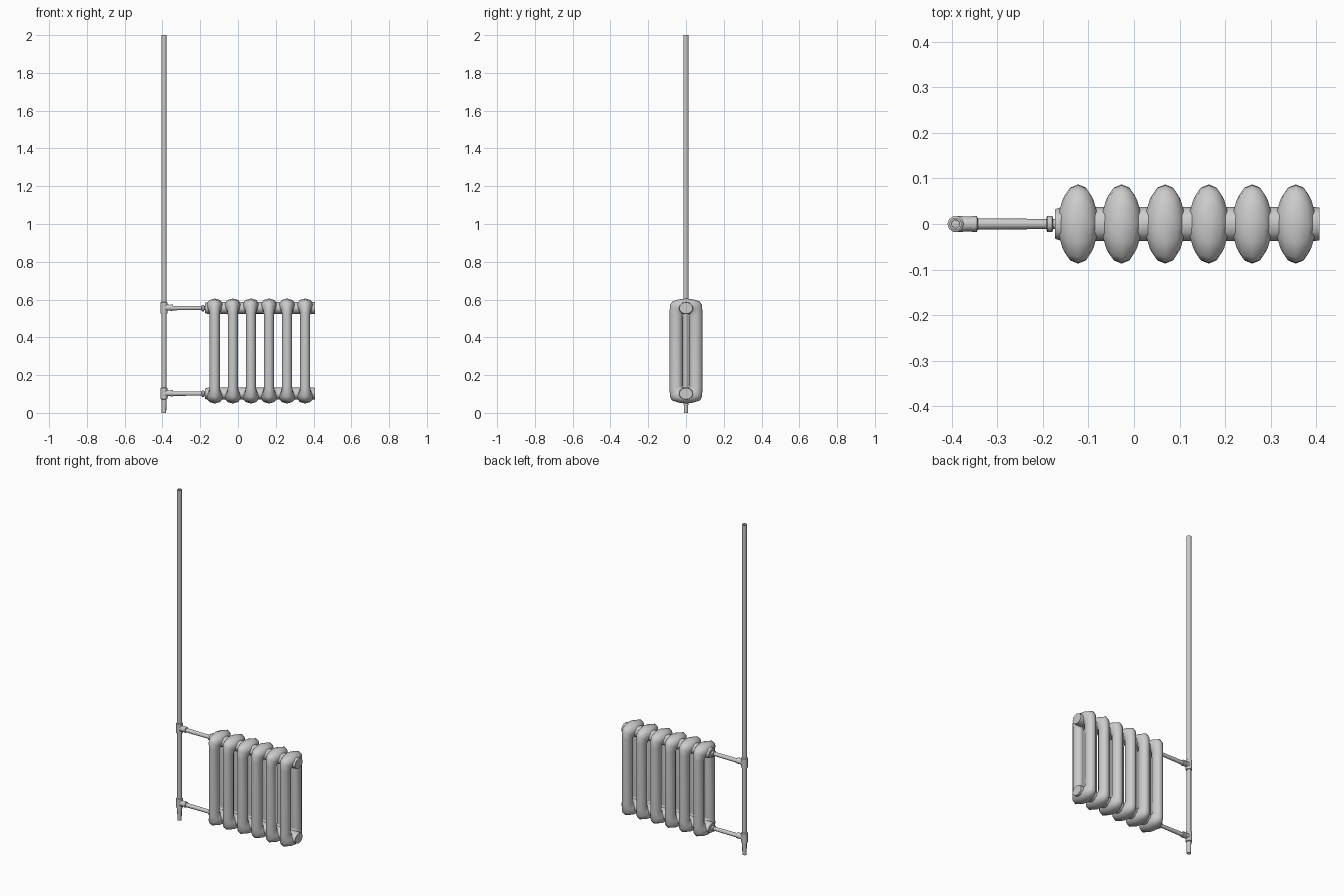
import bpy, bmesh, math
from mathutils import Vector

if "Cube" in bpy.data.objects:
    bpy.data.objects.remove(bpy.data.objects["Cube"])


def finish(name, bm, angle=50):
    bmesh.ops.recalc_face_normals(bm, faces=bm.faces)
    me = bpy.data.meshes.new(name)
    bm.to_mesh(me)
    bm.free()
    ob = bpy.data.objects.new(name, me)
    bpy.context.collection.objects.link(ob)
    bpy.ops.object.select_all(action='DESELECT')
    ob.select_set(True)
    bpy.context.view_layer.objects.active = ob
    bpy.ops.object.shade_smooth_by_angle(angle=math.radians(angle))
    return ob


def skin(bm, rings, close=False, caps=False):
    """Bridge successive rings of points with quads."""
    vs = [[bm.verts.new(p) for p in r] for r in rings]
    n = len(vs[0])
    for i in range(len(vs) if close else len(vs) - 1):
        a, b = vs[i], vs[(i + 1) % len(vs)]
        for j in range(n):
            k = (j + 1) % n
            bm.faces.new((a[j], a[k], b[k], b[j]))
    if caps:
        bm.faces.new(vs[0])
        bm.faces.new(vs[-1])


def turned(name, profile, axis, origin, sides=10, flat=1.0, close=False, caps=True):
    """Turn (position, radius) points around the x or z axis; flat scales the second radius."""
    rings = []
    for t, r in profile:
        ring = []
        for i in range(sides):
            a = 2 * math.pi * i / sides
            c, s = r * math.cos(a), r * math.sin(a)
            p = Vector((t, c, s * flat)) if axis == 'x' else Vector((c, s, t))
            ring.append(p + Vector(origin))
        rings.append(ring)
    bm = bmesh.new()
    skin(bm, rings, close, caps and not close)
    return finish(name, bm)


PIPE_X = -0.392
LEVELS = {"upper": 0.555, "lower": 0.102}
SECTIONS = [-0.123 + 0.0957 * i for i in range(6)]

# Quarter of the section loop: outer y, outer z, inner y, inner z, half width (z from mid-height)
MID = 0.3275
quarter = [
    (0.087, 0.200, 0.017, 0.185, 0.028),
    (0.085, 0.243, 0.018, 0.190, 0.031),
    (0.073, 0.262, 0.014, 0.194, 0.036),
    (0.040, 0.273, 0.009, 0.197, 0.043),
    (0.000, 0.278, 0.000, 0.198, 0.047),
]
mirror = lambda pts, sy, sz: [(sy * a, sz * b, sy * c, sz * d, w) for a, b, c, d, w in pts]
loop = (quarter + mirror(quarter[-2::-1], -1, 1)
        + mirror(quarter, -1, -1) + mirror(quarter[-2::-1], 1, -1))

# Radiator sections: closed loops of oval tube
for n, x in enumerate(SECTIONS):
    rings = []
    for oy, oz, iy, iz, w in loop:
        out, inn = Vector((x, oy, MID + oz)), Vector((x, iy, MID + iz))
        mid, half = (out + inn) / 2, (out - inn) / 2
        rings.append([mid + half * math.cos(math.pi * k / 5)
                      + Vector((w * math.sin(math.pi * k / 5), 0, 0)) for k in range(10)])
    bm = bmesh.new()
    skin(bm, rings, close=True)
    finish(f"radiator_section_{n + 1}", bm)

for level, z in LEVELS.items():
    # Header joining the sections
    turned(f"{level}_header", [(-0.174, 0.032), (-0.160, 0.037), (0.390, 0.038), (0.408, 0.036)],
           'x', (0, 0, z), sides=12, flat=0.85)
    # Tee fitting on the riser
    turned(f"{level}_tee", [(-0.032, 0.014), (-0.030, 0.018), (0.028, 0.018), (0.031, 0.014)],
           'z', (PIPE_X, 0, z + 0.002))
    turned(f"{level}_tee_branch", [(PIPE_X, 0.018), (-0.358, 0.016), (-0.355, 0.018),
                                   (-0.345, 0.017), (-0.343, 0.012)], 'x', (0, 0, z + 0.002))
    # Supply pipe and its end collar
    turned(f"{level}_supply_pipe", [(-0.36, 0.0125), (-0.165, 0.011)], 'x', (0, 0, z))
    turned(f"{level}_collar", [(-0.192, 0.015), (-0.190, 0.018), (-0.180, 0.018), (-0.178, 0.013)],
           'x', (0, 0, z))

# Hollow riser pipe
turned("riser_pipe", [(0, 0.012), (0.08, 0.013), (0.55, 0.013), (0.60, 0.014), (2, 0.014),
                      (2, 0.009), (0, 0.008)], 'z', (PIPE_X, 0, 0), close=True)
